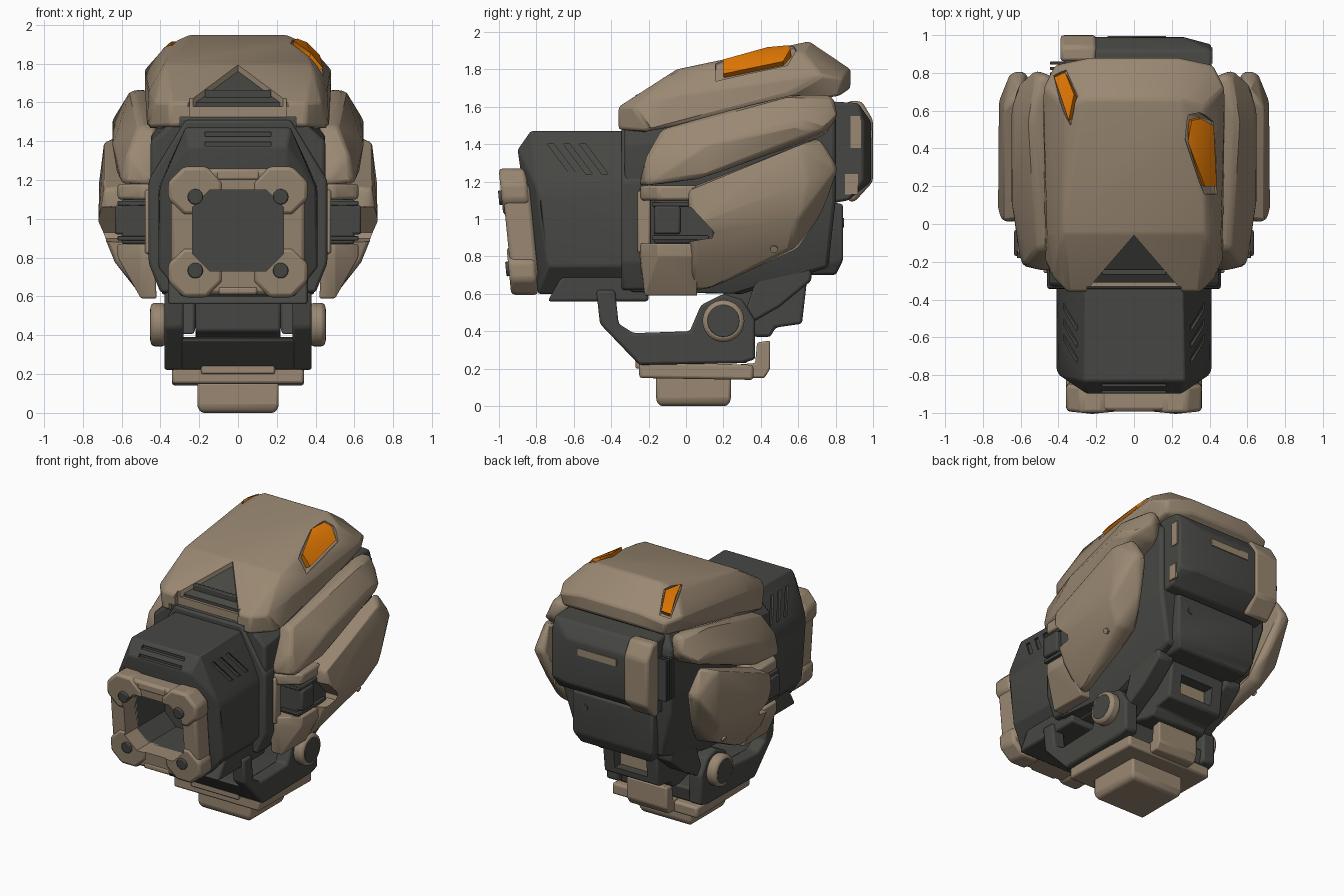
import bpy, bmesh, math
from mathutils import Vector
from mathutils.bvhtree import BVHTree

cube = bpy.data.objects.get("Cube")
if cube:
    bpy.data.objects.remove(cube, do_unlink=True)

def material(name, rgb):
    m = bpy.data.materials.new(name)
    m.use_nodes = True
    m.diffuse_color = (*rgb, 1)
    m.node_tree.nodes["Principled BSDF"].inputs["Base Color"].default_value = (*rgb, 1)
    return m

TAN = material("tan armour", (0.32, 0.245, 0.168))
DARK = material("dark metal", (0.062, 0.064, 0.057))
ORANGE = material("orange marker", (0.73, 0.18, 0.001))

def finish(name, bm, mat, bevel, pair):
    bmesh.ops.recalc_face_normals(bm, faces=bm.faces)
    me = bpy.data.meshes.new(name)
    bm.to_mesh(me)
    bm.free()
    ob = bpy.data.objects.new(name, me)
    bpy.context.collection.objects.link(ob)
    if mat:
        me.materials.append(mat)
    if bevel:
        b = ob.modifiers.new("bevel", "BEVEL")
        b.width, b.segments, b.angle_limit = bevel, 2, math.radians(20)
    if pair:
        ob.modifiers.new("mirror", "MIRROR")
    return ob

def hull(name, pts, mat, bevel=0.015, sym=False, pair=False):
    """Convex solid round the points; sym adds mirrored points, pair adds a mirrored copy."""
    bm = bmesh.new()
    for x, y, z in pts:
        for side in ((1, -1) if sym and x else (1,)):
            bm.verts.new((x * side, y, z))
    bmesh.ops.convex_hull(bm, input=bm.verts)
    bmesh.ops.delete(bm, geom=[v for v in bm.verts if not v.link_faces], context="VERTS")
    bmesh.ops.dissolve_limit(bm, angle_limit=math.radians(3), verts=bm.verts, edges=bm.edges)
    return finish(name, bm, mat, bevel, pair)

def corners(xs, ys, zs):
    return [(x, y, z) for x in xs for y in ys for z in zs]

def box(name, xs, ys, zs, mat, bevel=0.012, pair=False):
    return hull(name, corners(xs, ys, zs), mat, bevel, pair=pair)

def prism(name, profile, xs, mat, bevel=0.015, pair=False):
    """Side profile (y, z) extruded across x."""
    bm = bmesh.new()
    f = bm.faces.new([bm.verts.new((xs[0], y, z)) for y, z in profile])
    r = bmesh.ops.extrude_face_region(bm, geom=[f])
    for v in (g for g in r["geom"] if isinstance(g, bmesh.types.BMVert)):
        v.co.x = xs[1]
    return finish(name, bm, mat, bevel, pair)

def octagon(w, z0, z1, c, ys, lean=0.0, x=0.0):
    """Points of an eight-sided slab facing the front, leaning forward with height."""
    ring = [(s * a, z) for s in (-1, 1) for a, z in ((w - c, z0), (w, z0 + c), (w, z1 - c), (w - c, z1))]
    return [(x + a, y - lean * (z - 0.6), z) for a, z in ring for y in ys]

def disc(name, centre, r, depth, axis, mat, bevel=0.0, pair=False, n=32):
    q = Vector((0, 0, 1)).rotation_difference(Vector(axis))
    turn = [i * math.tau / n for i in range(n)]
    pts = [Vector(centre) + q @ Vector((r * math.cos(a), r * math.sin(a), h * depth / 2)) for a in turn for h in (-1, 1)]
    return hull(name, pts, mat, bevel, pair=pair)

def cut(target, cutter):
    cutter.hide_render = True
    cutter.hide_set(True)
    m = target.modifiers.new("cut", "BOOLEAN")
    m.operation, m.object, m.solver = "DIFFERENCE", cutter, "EXACT"

# Barrel with bore and vent slots
barrel = hull("barrel", [(0.27, -0.83, 1.47), (0.25, -0.9, 1.37), (0.4, -0.8, 1.17), (0.41, -0.77, 1.1),
              (0.41, -0.74, 0.75), (0.29, -0.79, 0.6), (0.25, 0, 1.47), (0.41, 0, 1.17), (0.41, 0, 0.75),
              (0.29, 0, 0.6)], DARK, 0.012, sym=True)
bore = hull("bore_cutter", octagon(0.235, 0.73, 1.15, 0.09, (-1.2, -0.5)), None, 0)
cut(barrel, bore)
for i in range(3):
    y = -0.74 + 0.085 * i
    cut(barrel, hull("side_slot_cutter", [(x + d, y + dy + t, z) for x, dy, z in
        ((0.285, 0, 1.4), (0.365, 0.12, 1.24)) for d in (0, 0.2) for t in (0, 0.035)], None, 0, pair=True))
for z in (1.385, 1.435):
    y = -0.83 - (1.47 - z) * 0.7
    cut(barrel, box("top_slot_cutter", (-0.17, 0.17), (y - 0.08, y + 0.02), (z - 0.01, z + 0.012), None, 0))
prism("barrel_under_rail", [(-0.74, 0.56), (-0.65, 0.72), (-0.2, 0.72), (-0.2, 0.56)], (-0.36, 0.36), DARK)

# Muzzle frame with corner pads and bolts
cut(hull("muzzle_frame", octagon(0.345, 0.61, 1.26, 0.1, (-0.925, -0.78), 0.1), TAN, 0.02), bore)
for s in (-1, 1):
    for z0, z1, zb in ((0.595, 0.85, 0.735), (1.02, 1.27, 1.115)):
        cut(hull("muzzle_corner_pad", octagon(0.14, z0, z1, 0.08, (-0.935, -0.79), 0.1, s * 0.22), TAN, 0.02), bore)
        disc("muzzle_bolt", (s * 0.22, -0.925 - 0.1 * (zb - 0.6), zb), 0.04, 0.05, (0, -1, -0.1), DARK, 0.006, n=16)
box("muzzle_top_clip", (-0.11, 0.11), (-0.992, -0.9), (1.2, 1.255), TAN)
box("muzzle_bottom_clip", (-0.1, 0.1), (-0.935, -0.8), (0.61, 0.65), TAN)

# Main body
hull("body", [(0.3, -0.33, 1.53), (0.45, -0.33, 1.4), (0.45, -0.33, 0.78), (0.39, -0.3, 0.61), (0.36, 0.75, 1.66),
     (0.44, 0.8, 1.55), (0.44, 0.8, 1.1), (0.35, 0.76, 0.74), (0.33, 0.3, 0.6)], DARK, 0.02, sym=True)
hull("body_collar", [(x, y, z) for y in (-0.345, -0.2) for x, z in
     ((0.27, 1.51), (0.46, 1.2), (0.46, 0.77), (0.4, 0.62))], DARK, sym=True)

# Hood with a notch at the front
hood = hull("hood", [(0.38, -0.05, 1.8), (0.25, 0.66, 1.95), (0.37, 0.62, 1.895), (0.23, 0.88, 1.8),
            (0.23, 0.88, 1.7), (0.46, -0.05, 1.66), (0.48, 0.72, 1.77), (0.42, 0.84, 1.75), (0.41, 0.82, 1.66),
            (0.47, -0.2, 1.47), (0.48, 0.55, 1.67), (0.35, -0.36, 1.6), (0.35, -0.36, 1.48),
            (0.43, -0.28, 1.6), (0.3, -0.25, 1.46)], TAN, 0.015, sym=True)
hood_tree = BVHTree.FromPolygons([v.co.copy() for v in hood.data.vertices],
                                 [tuple(p.vertices) for p in hood.data.polygons])
cut(hood, hull("notch_cutter", corners((0,), (-0.06,), (1.58, 2.1)) + corners((0.38,), (-0.5,), (1.58, 2.1)),
               None, 0, sym=True))
cut(hood, box("lip_cutter", (-0.25, 0.25), (-0.5, -0.33), (1.4, 1.7), None, 0))
cut(hood, box("underside_cutter", (-0.3, 0.3), (-0.6, -0.2), (1.3, 1.525), None, 0))
hull("notch_insert", [(0, -0.03, 1.78), (0.27, -0.31, 1.6), (0.27, -0.31, 1.55), (0.27, 0, 1.55)], DARK, 0, sym=True)
box("notch_step", (-0.17, 0.17), (-0.27, -0.24), (1.62, 1.665), DARK, 0.006)
disc("hood_screw", (0.31, -0.29, 1.635), 0.022, 0.012, (0, -0.5, 0.85), TAN, pair=True, n=12)

def drape(name, outline, mat, lift, depth, grow=1.0):
    """Solid that follows the hood surface under a top outline."""
    cx, cy = (sum(c) / len(outline) for c in zip(*outline))
    pts = []
    for x, y in outline:
        start = Vector((cx + (x - cx) * grow, cy + (y - cy) * grow, 3))
        hit, normal = hood_tree.ray_cast(start, Vector((0, 0, -1)))[:2]
        pts += [hit + normal * lift, hit - normal * depth]
    return hull(name, pts, mat, 0)

# Orange markers set in shallow recesses
large = [(0.3, 0.55), (0.35, 0.56), (0.41, 0.52), (0.425, 0.2), (0.37, 0.2), (0.285, 0.44)]
small = [(-0.415, 0.77), (-0.36, 0.795), (-0.31, 0.68), (-0.34, 0.55), (-0.38, 0.67)]
for label, shape in (("large", large), ("small", small)):
    cut(hood, drape(label + "_recess_cutter", shape, None, 0.05, 0.012, 1.2))
    drape(label + "_marker", shape, ORANGE, 0.016, 0.03)

# Side armour
hull("upper_side_plate", [(0.51, -0.13, 1.48), (0.55, 0.55, 1.67), (0.51, 0.78, 1.66), (0.57, -0.22, 1.32),
     (0.65, 0.12, 1.4), (0.65, 0.62, 1.51), (0.6, -0.22, 1.18), (0.43, -0.26, 1.17), (0.62, 0.1, 1.22),
     (0.62, 0.73, 1.47), (0.52, 0.82, 1.56), (0.42, -0.13, 1.48), (0.42, 0.78, 1.66), (0.42, 0.75, 1.45)],
     TAN, 0.025, pair=True)
plate = hull("outer_side_plate", [(0.69, 0.01, 1.15), (0.72, 0.04, 0.98), (0.69, 0.62, 1.4), (0.715, 0.65, 1.2),
             (0.705, 0.6, 1.0), (0.62, 0.57, 0.85), (0.64, 0.04, 0.78), (0.5, 0.02, 0.62), (0.52, 0.14, 0.63),
             (0.55, 0.03, 1.17), (0.6, 0.72, 1.44), (0.57, 0.81, 1.27), (0.65, 0.81, 1.27), (0.56, 0.73, 1.03),
             (0.48, 0.6, 0.84), (0.44, 0.06, 0.62)], TAN, 0.02, pair=True)
cut(plate, prism("plate_notch_cutter", [(-0.1, 1.08), (0.03, 1.06), (0.15, 0.93), (0.14, 0.9), (-0.1, 0.86)],
                 (0.4, 0.9), None, 0, True))
disc("outer_plate_screw", (0.62, 0.47, 0.845), 0.02, 0.04, (1, 0, -0.4), TAN, pair=True, n=12)
bracket = [(0.43, -0.25), (0.5, -0.24), (0.62, -0.15), (0.62, 0.06), (0.43, 0.06)]
hull("lower_side_bracket", [(x, y, z) for z in (0.8, 0.87) for x, y in bracket] +
     corners((0.42, 0.5), (-0.22, 0.06), (0.59,)), TAN, pair=True)
hull("upper_side_bracket", [(x, y, z) for z in (1.1, 1.18) for x, y in bracket], TAN, pair=True)
box("bracket_post", (0.42, 0.48), (-0.26, -0.19), (0.82, 1.15), TAN, pair=True)
box("latch_box", (0.43, 0.6), (-0.17, 0.15), (0.87, 1.1), DARK, pair=True)
box("latch_handle", (0.52, 0.635), (-0.17, -0.03), (0.92, 1.07), DARK, pair=True)
for z in (0.9, 1.08):
    box("latch_rib", (0.47, 0.62), (-0.18, 0.12), (z - 0.012, z + 0.012), DARK, 0.004, pair=True)

# Rear housings
housing = [(0.75, 1.63), (0.92, 1.62), (0.95, 1.52), (0.95, 1.2), (0.87, 1.1), (0.75, 1.08)]
hull("rear_upper_housing", [(x, y, z) for x in (-0.37, 0.41) for y, z in housing] +
     corners((-0.3, 0.26), (0.99,), (1.2, 1.52)), DARK)
prism("rear_tan_cover", [(0.86, 1.63), (0.94, 1.63), (1, 1.53), (1, 1.2), (0.9, 1.09), (0.86, 1.1)],
      (-0.39, -0.2), TAN, 0.02)
for i in range(4):
    y = 0.76 + 0.028 * i
    box("rear_rib", (-0.445, -0.35), (y, y + 0.015), (1.2, 1.5), DARK, 0.004)
box("rear_tan_stripe", (-0.14, 0.17), (0.98, 0.996), (1.43, 1.48), TAN, 0)
for ys, zs in (((0.88, 0.935), (1.38, 1.55)), ((0.85, 0.92), (1.13, 1.24))):
    box("rear_side_patch", (0.4, 0.416), ys, zs, TAN, 0)
hull("rear_lower_housing", [(0.32, 0.6, 1.12), (0.32, 0.84, 1.08), (0.32, 0.84, 0.78), (0.28, 0.8, 0.7),
     (0.28, 0.55, 0.7)], DARK, sym=True)
disc("rear_screw", (0.22, 0.835, 0.98), 0.025, 0.02, (0, 1, 0), DARK, n=12)

# Lower rear socket
socket = prism("rear_socket", [(0.2, 0.65), (0.65, 0.7), (0.62, 0.44), (0.48, 0.42), (0.45, 0.37), (0.38, 0.37),
               (0.2, 0.42)], (-0.22, 0.22), DARK)
cut(socket, box("socket_cutter", (-0.13, 0.13), (0.55, 0.8), (0.49, 0.62), None, 0))
box("socket_pad", (-0.13, 0.13), (0.54, 0.56), (0.48, 0.63), TAN, 0)

# Cradle
prism("cradle_arm", [(-0.48, 0.62), (-0.38, 0.62), (-0.36, 0.44), (-0.28, 0.39), (0.02, 0.4), (0.08, 0.54),
      (0.2, 0.6), (0.3, 0.57), (0.37, 0.46), (0.37, 0.25), (0.3, 0.23), (-0.25, 0.22), (-0.46, 0.44)],
      (0.28, 0.38), DARK, 0.015, True)
prism("cradle_floor", [(-0.4, 0.38), (-0.25, 0.22), (0.33, 0.23), (0.35, 0.34), (-0.3, 0.39)], (-0.3, 0.3), DARK)
prism("cradle_rear_strut", [(0.28, 0.4), (0.36, 0.45), (0.5, 0.53), (0.67, 0.67), (0.67, 0.8), (0.4, 0.75)],
      (0.22, 0.35), DARK, 0.015, True)
disc("pivot_rim", (0.41, 0.2, 0.455), 0.112, 0.08, (1, 0, 0), TAN, 0.02, True)
disc("pivot_cap", (0.42, 0.2, 0.455), 0.087, 0.065, (1, 0, 0), DARK, 0.006, True)

# Base plate, rear hook and mounting foot
prism("base_plate", [(-0.25, 0.15), (0.36, 0.14), (0.36, 0.22), (-0.25, 0.24)], (-0.34, 0.34), TAN)
prism("base_front_lip", [(-0.27, 0.2), (-0.27, 0.275), (-0.1, 0.275), (-0.1, 0.2)], (-0.19, 0.19), TAN, 0.01)
prism("rear_hook", [(0.25, 0.15), (0.42, 0.15), (0.45, 0.2), (0.45, 0.35), (0.38, 0.34), (0.37, 0.23), (0.25, 0.22)],
      (-0.16, 0.16), TAN, 0.01)
hull("mounting_foot", corners((-0.21, 0.21), (-0.16, 0.24), (0.03, 0.16)) +
     corners((-0.19, 0.19), (-0.14, 0.22), (0,)), TAN)

# Keep hard edges crisp and round parts smooth
for ob in bpy.context.scene.objects:
    ob.select_set(ob.type == "MESH" and not ob.hide_render)
bpy.context.view_layer.objects.active = hood
bpy.ops.object.shade_smooth_by_angle(angle=math.radians(30))
